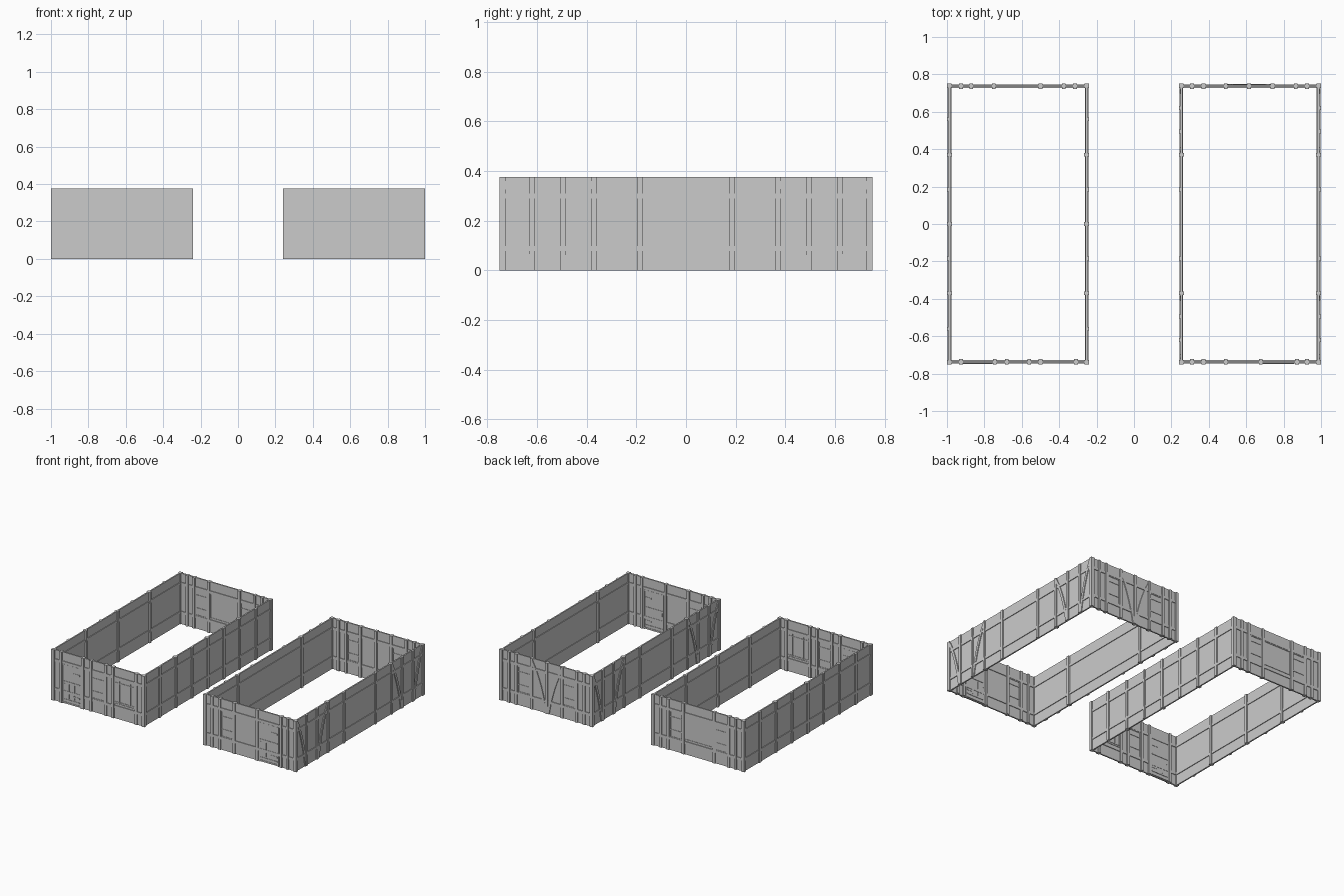
import bpy
import bmesh
from mathutils import Matrix, Vector

cube = bpy.data.objects.get("Cube")
if cube:
    bpy.data.objects.remove(cube, do_unlink=True)

mat = bpy.data.materials.new("plain_grey")
mat.use_nodes = True
GREY = (0.6, 0.6, 0.6, 1)
mat.diffuse_color = GREY
mat.node_tree.nodes["Principled BSDF"].inputs["Base Color"].default_value = GREY

TOP = 0.375
# Depth ranges, measured inward from the outer face
PANEL, RAIL, POST = (0.008, 0.018), (0.003, 0.023), (0, 0.028)
OUTER, LONG_RAIL = (0, 0.016), (0.003, 0.023)
RAILS = ((0.077, 0.097), (0.29, 0.31))


class Wall:
    """A wall in its own frame: s runs along it, z is up, d goes inward."""

    def __init__(self, name, side, centre):
        self.name = name
        self.centre = Vector((centre, 0, 0))
        # world direction of s, inward direction, distance to the outer face
        self.along, self.inward, self.dist = {
            "front": ((1, 0, 0), (0, 1, 0), 0.75),
            "back": ((1, 0, 0), (0, -1, 0), 0.75),
            "left": ((0, 1, 0), (-1, 0, 0), 0.38),
            "right": ((0, 1, 0), (1, 0, 0), 0.38)}[side]
        if side in ("front", "back"):
            self.centre.x = 0
            self.shift = Vector((0, 0, 0))
        self.along, self.inward = Vector(self.along), Vector(self.inward)

    def point(self, s, z, d):
        return self.centre + self.along * s + self.inward * (d - self.dist) + Vector((0, 0, z))

    def prism(self, bm, outline, depth):
        near = [bm.verts.new(self.point(s, z, depth[0])) for s, z in outline]
        far = [bm.verts.new(self.point(s, z, depth[1])) for s, z in outline]
        bm.faces.new(near)
        bm.faces.new(far[::-1])
        for i in range(len(near)):
            j = (i + 1) % len(near)
            bm.faces.new((near[j], near[i], far[i], far[j]))

    def part(self, label, shapes):
        """shapes: list of (outline, depth)."""
        bm = bmesh.new()
        for outline, depth in shapes:
            self.prism(bm, outline, depth)
        bmesh.ops.recalc_face_normals(bm, faces=bm.faces)
        mesh = bpy.data.meshes.new(self.name + label)
        bm.to_mesh(mesh)
        bm.free()
        mesh.materials.append(mat)
        bpy.context.collection.objects.link(bpy.data.objects.new(self.name + label, mesh))

    def frame(self, s0, s1, posts, inner=None, rails=RAILS):
        self.part("_panel", [(rect(s0, s1, 0, TOP), PANEL)])
        self.part("_rails", [(rect(s0, s1, *r), RAIL) for r in rails])
        depth = POST if inner is None else OUTER
        self.part("_posts", [(rect(p - 0.01, p + 0.01, 0, TOP), depth) for p in posts])
        if inner:
            self.part("_inner_posts", [(rect(p - 0.01, p + 0.01, 0, TOP), (0.016, 0.028)) for p in inner])

    def braces(self, pairs):
        self.part("_braces", [(brace(a, b), (0.002, 0.012)) for a, b in pairs])

    def window(self, label, s0, s1, z0, z1, bars_s=(), bars_z=()):
        w, depth = 0.006, (0.005, 0.021)
        bars = [rect(s0, s0 + w, z0, z1), rect(s1 - w, s1, z0, z1)]
        bars += [rect(s0, s1, z, z + w) for z in (z0, z1 - w, *bars_z)]
        bars += [rect(s, s + w, z0, z1) for s in bars_s]
        self.part(label, [(b, depth) for b in bars])

    def door(self, s0, s1, hinge):
        leaf = (0.005, 0.021)
        w = s1 - s0
        self.part("_door", [(rect(s0, s1, 0.012, 0.29), leaf)])
        edge = (0.002, 0.024)
        trim = [rect(s0, s0 + 0.008, 0, 0.29), rect(s1 - 0.008, s1, 0, 0.29),
                rect(s0, s1, 0.282, 0.29), rect(s0, s1, 0.004, 0.014)]
        trim += [rect(s0 + 0.012, s1 - 0.012, z, z + 0.006) for z in (0.03, 0.162)]
        self.part("_door_trim", [(t, edge) for t in trim])
        s_h = s0 + 0.012 if hinge < 0 else s1 - 0.062
        s_k = s1 - 0.024 if hinge < 0 else s0 + 0.014
        iron = [rect(s_h, s_h + 0.05, z, z + 0.01) for z in (0.06, 0.23)]
        iron.append(rect(s_k, s_k + 0.01, 0.125, 0.15))
        iron += [rect(s0 + w * f, s0 + w * f + 0.003, 0.045, 0.15) for f in (0.36, 0.64)]
        self.part("_door_iron", [(i, (0.003, 0.023)) for i in iron])


def rect(s0, s1, z0, z1):
    return [(s0, z0), (s1, z0), (s1, z1), (s0, z1)]


def brace(top, foot, n=8, half=0.01):
    """Curved timber, leaning at the top and upright at the foot."""
    mid = foot + (top - foot) * 0.3
    line = []
    for i in range(n + 1):
        t = i / n
        s = (1 - t) ** 2 * foot + 2 * t * (1 - t) * mid + t * t * top
        z = 2 * t * (1 - t) * 0.21 + t * t * 0.36
        line.append((s, z))
    return [(s - half, z) for s, z in line] + [(s + half, z) for s, z in line[::-1]]


def mirrored(values):
    return [k * v for v in values for k in (-1, 1)]


def corners(name, centre):
    for i, (sx, sy) in enumerate(((-1, -1), (1, -1), (1, 1), (-1, 1))):
        bpy.ops.mesh.primitive_cube_add(size=1, location=(centre + sx * 0.368, sy * 0.738, TOP / 2))
        ob = bpy.context.object
        ob.name = f"{name}_corner_post_{i + 1}"
        ob.data.transform(Matrix.Diagonal((0.024, 0.024, TOP, 1)))
        ob.data.materials.append(mat)


END = 0.74
INNER = (-0.37, 0, 0.37)

# Building on the right: plain long sides
for side in ("left", "right"):
    Wall("right_building_" + side, side, -0.62).frame(
        -END, END, mirrored((0.185, 0.37, 0.56)) + [0], INNER)
corners("right_building", -0.62)

w = Wall("right_building_front", "front", 0)
w.frame(-0.99, -0.25, (-0.925, -0.745, -0.68, -0.56, -0.5, -0.31))
w.door(-0.915, -0.757, 1)
w.window("_small_window", -0.67, -0.57, 0.097, 0.29, bars_z=(0.15, 0.245))
w.window("_wide_window", -0.49, -0.32, 0.107, 0.29, (-0.45, -0.36), (0.12, 0.262))

w = Wall("right_building_back", "back", 0)
w.frame(-0.99, -0.25, (-0.925, -0.87, -0.75, -0.5, -0.375, -0.315))
w.window("_wide_window", -0.74, -0.51, 0.107, 0.29)
for i, s in enumerate((-0.86, -0.49)):
    w.window(f"_small_window_{i + 1}", s, s + 0.1, 0.097, 0.29, bars_z=(0.15, 0.245))

# Building on the left: curved braces at both ends of the long sides
for side in ("left", "right"):
    w = Wall("left_building_" + side, side, 0.62)
    w.frame(-END, END, mirrored((0.185, 0.37, 0.495, 0.62)), mirrored((0.37,)))
    w.braces([(k * a, k * b) for k in (-1, 1) for a, b in ((0.73, 0.63), (0.375, 0.485))])
corners("left_building", 0.62)

w = Wall("left_building_front", "front", 0)
w.frame(0.25, 0.99, (0.31, 0.372, 0.49, 0.677, 0.872, 0.925))
w.door(0.69, 0.855, 1)
w.window("_small_window", 0.382, 0.48, 0.097, 0.29, bars_z=(0.15, 0.245))

w = Wall("left_building_back", "back", 0)
w.frame(0.25, 0.99, (0.31, 0.372, 0.49, 0.615, 0.74, 0.865, 0.925))
w.braces([(0.49, 0.605), (0.74, 0.625)])
for i, s in enumerate((0.382, 0.75)):
    w.window(f"_small_window_{i + 1}", s, s + 0.1, 0.097, 0.29, bars_z=(0.15, 0.245))
